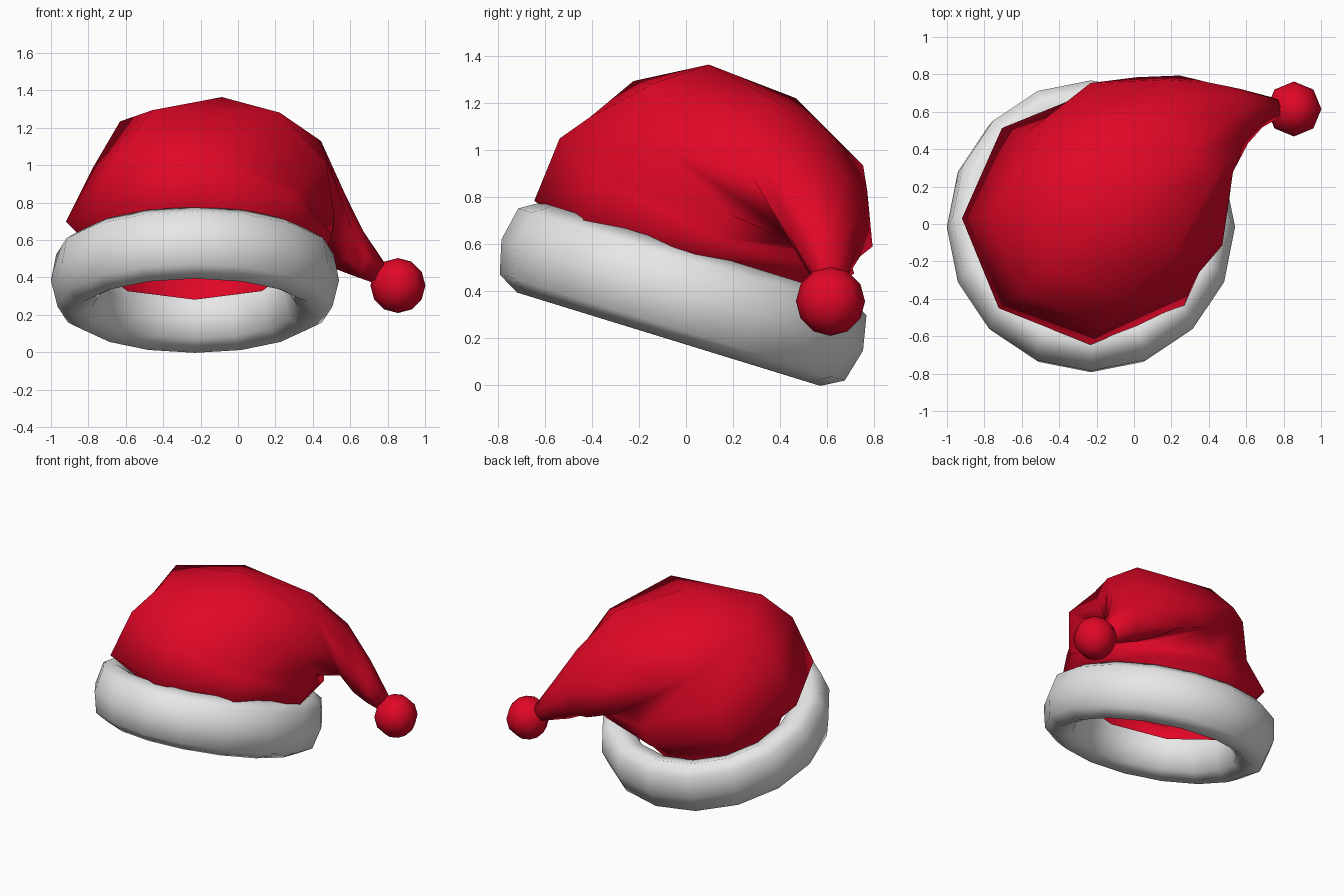
import bpy, bmesh, math
from mathutils import Vector

if "Cube" in bpy.data.objects:
    bpy.data.objects.remove(bpy.data.objects["Cube"])


def material(name, col):
    m = bpy.data.materials.new(name)
    m.diffuse_color = (*col, 1)
    m.use_nodes = True
    m.node_tree.nodes["Principled BSDF"].inputs["Base Color"].default_value = m.diffuse_color
    return m


red = material("red felt", (0.75, 0.002, 0.02))
white = material("white fur", (0.8, 0.8, 0.8))


def loft(name, rings, mat, closed=False, cap_end=False):
    """Skin a list of equal-sized point rings."""
    bm = bmesh.new()
    vs = [[bm.verts.new(p) for p in r] for r in rings]
    n = len(vs[0])
    pairs = list(zip(vs, vs[1:])) + ([(vs[-1], vs[0])] if closed else [])
    for a, b in pairs:
        for i in range(n):
            j = (i + 1) % n
            bm.faces.new((a[i], a[j], b[j], b[i]))
    if cap_end:
        bm.faces.new(vs[-1])
    bmesh.ops.recalc_face_normals(bm, faces=bm.faces)
    for f in bm.faces:
        f.smooth = True
    me = bpy.data.meshes.new(name)
    bm.to_mesh(me)
    bm.free()
    me.materials.append(mat)
    ob = bpy.data.objects.new(name, me)
    bpy.context.collection.objects.link(ob)
    return ob


# Fur brim: 16-sided tilted ring with an octagonal section
tilt = math.radians(17.1)
centre = Vector((-0.23, -0.016, 0.384))
ax_y = Vector((0, math.cos(tilt), -math.sin(tilt)))
ax_n = Vector((0, math.sin(tilt), math.cos(tilt)))
section = [(0.805, 0), (0.775, 0.147), (0.69, 0.2), (0.58, 0.145),
           (0.535, 0), (0.575, -0.145), (0.675, -0.197), (0.768, -0.145)]
brim = []
for r, h in section:
    ring = []
    for i in range(16):
        a = i * math.tau / 16
        ring.append(centre + Vector((0.957 * r * math.cos(a), 0, 0))
                    + ax_y * r * math.sin(a) + ax_n * h)
    brim.append(ring)
loft("fur_brim", brim, white, closed=True)

# Hat body and drooping tail: 8-sided rings fanning round an inner fold.
# Each entry: outer point, inner point, half width, sideways slope
stations = [
    ((-0.66, -0.27, 0.52), (0.20, 0.27, 0.355), 0.51, -0.26),
    ((-0.66, -0.25, 0.60), (0.20, 0.29, 0.435), 0.51, -0.26),
    ((-0.82, -0.33, 0.77), (0.38, 0.40, 0.49), 0.68, -0.14),
    ((-0.69, -0.27, 1.09), (0.42, 0.42, 0.53), 0.60, -0.18),
    ((-0.54, -0.12, 1.30), (0.41, 0.42, 0.56), 0.58, -0.03),
    ((-0.16, 0.20, 1.345), (0.40, 0.44, 0.61), 0.56, -0.23),
    ((0.26, 0.45, 1.19), (0.43, 0.60, 0.53), 0.32, -0.35),
    ((0.47, 0.59, 0.94), (0.53, 0.60, 0.45), 0.20, -0.1),
    ((0.63, 0.64, 0.69), (0.62, 0.60, 0.41), 0.12, 0.0),
    ((0.79, 0.64, 0.46), (0.73, 0.61, 0.37), 0.06, 0.0),
]
body = []
for o, i, w, slope in stations:
    o, i = Vector(o), Vector(i)
    c, u = (o + i) / 2, (i - o) / 2
    k = Vector((-0.53, 0.845, slope)) * w
    body.append([c + u * math.cos(a) + k * math.sin(a)
                 for a in (math.radians(-122 + 45 * s) for s in range(8))])
loft("hat_body", body, red, cap_end=True)

# Pompom at the tip of the tail
bpy.ops.mesh.primitive_uv_sphere_add(segments=8, ring_count=6, radius=0.147,
                                     location=(0.855, 0.615, 0.357))
pom = bpy.context.object
pom.name = "pompom"
pom.data.materials.append(red)
bpy.ops.object.shade_smooth()
